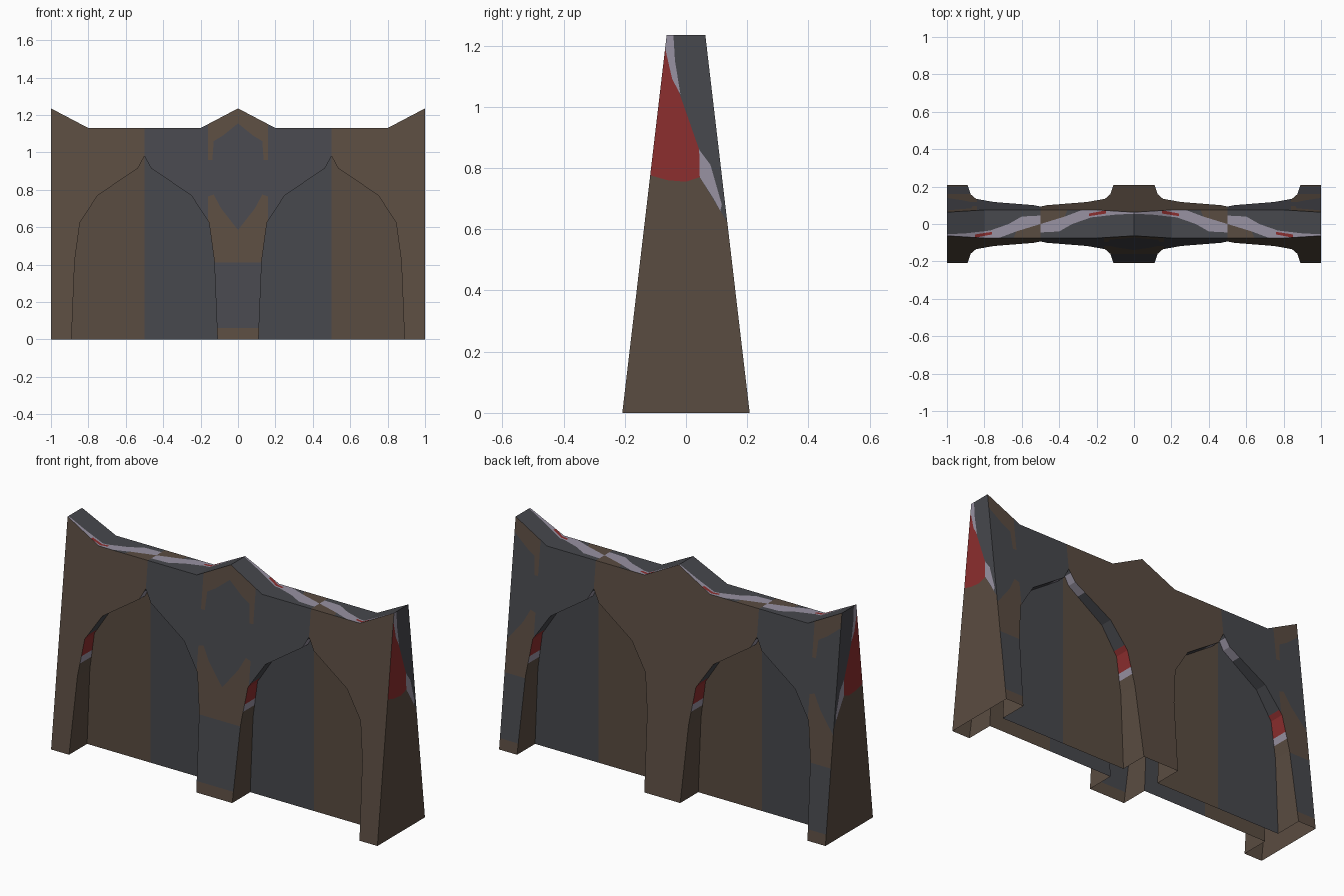
import bpy, bmesh
from mathutils import Vector
from mathutils.geometry import intersect_point_tri_2d, tessellate_polygon

if "Cube" in bpy.data.objects:
    bpy.data.objects.remove(bpy.data.objects["Cube"])


def lin(c):
    c /= 255
    return c / 12.92 if c <= 0.04045 else ((c + 0.055) / 1.055) ** 2.4


MATS = []
for name, rgb in (("brown_stone", (90, 76, 65)), ("dark_grey_stone", (71, 72, 77)),
                  ("red_paint", (140, 46, 46)), ("pale_mortar", (152, 146, 162))):
    m = bpy.data.materials.new(name)
    m.diffuse_color = (*[lin(c) for c in rgb], 1)
    m.use_nodes = True
    m.node_tree.nodes["Principled BSDF"].inputs["Base Color"].default_value = m.diffuse_color
    MATS.append(m)
BROWN, GREY, RED, PALE = range(4)

# Profiles: arch as (distance from arch centre, height); wall top as (x, height)
ARCH = [(0, .98), (.035, .915), (.25, .77), (.345, .625), (.373, .42), (.39, 0)]
TOP = [(0, 1.235), (.2, 1.13), (.8, 1.13), (1, 1.235)]
PANEL_Y = .05


def interp(pts, x):
    for (x0, z0), (x1, z1) in zip(pts, pts[1:]):
        if x <= x1 + 1e-6:
            return z0 + (z1 - z0) * (x - x0) / (x1 - x0)
    return pts[-1][1]


def arch_z(x):
    a = abs(x - .5)
    return 0 if a > .3899 else interp(ARCH, a)


def thick(z):
    return .208 - .1174 * z


XS = sorted({round(.5 + s * a, 4) for a, _ in ARCH for s in (-1, 1)} | {0, .2, .8, 1})
COLS = list(zip(XS, XS[1:]))


def add_face(bm, pts, mat):
    clean = []
    for p in pts:
        p = Vector(p)
        if all((p - q).length > 1e-5 for q in clean):
            clean.append(p)
    if len(clean) > 2:
        bm.faces.new([bm.verts.new(p) for p in clean]).material_index = mat


def inside(p, poly):
    tris = tessellate_polygon([[Vector((*q, 0)) for q in poly]])
    return any(intersect_point_tri_2d(p, *[Vector(poly[i]) for i in t]) for t in tris)


def paint(bm, axes, poly, mat, pred=lambda c: True):
    """Cut the chosen faces along a polygon's edges and colour what lies inside."""
    i, j = axes
    for p, q in zip(poly, poly[1:] + poly[:1]):
        co, no = Vector(), Vector()
        co[i], co[j] = p
        no[i], no[j] = p[1] - q[1], q[0] - p[0]
        fs = [f for f in bm.faces if pred(f.calc_center_median())]
        geom = list({v for f in fs for v in f.verts}) + list({e for f in fs for e in f.edges}) + fs
        bmesh.ops.bisect_plane(bm, geom=geom, plane_co=co, plane_no=no.normalized(), dist=1e-5)
    for f in bm.faces:
        c = f.calc_center_median()
        if pred(c) and inside(Vector((c[i], c[j])), poly):
            f.material_index = mat


def finish(bm, name, outward):
    bmesh.ops.remove_doubles(bm, verts=bm.verts, dist=1e-5)
    bm.normal_update()
    for f in bm.faces:
        if f.normal.dot(outward(f.calc_center_median())) < 0:
            f.normal_flip()
    me = bpy.data.meshes.new(name)
    bm.to_mesh(me)
    bm.free()
    for m in MATS:
        me.materials.append(m)
    ob = bpy.data.objects.new(name, me)
    bpy.context.collection.objects.link(ob)


def base_mat(x, sy):
    return BROWN if (x > .5) == (sy < 0) else GREY


SIDES = [(sx, sy) for sx in (-1, 1) for sy in (-1, 1)]
walls, panels, soffits = bmesh.new(), bmesh.new(), bmesh.new()
for sx, sy in SIDES:
    for x0, x1 in COLS:
        a0, a1, t0, t1 = arch_z(x0), arch_z(x1), interp(TOP, x0), interp(TOP, x1)
        mat = base_mat((x0 + x1) / 2, sy)
        # sloping wall above and between the arches
        add_face(walls, [(sx * x, sy * thick(z), z) for x, z in
                         ((x0, a0), (x1, a1), (x1, t1), (x0, t0))], mat)
        if a0 + a1 > 0:
            # upright panel set back in the arch
            add_face(panels, [(sx * x, sy * PANEL_Y, z) for x, z in
                              ((x0, 0), (x1, 0), (x1, a1), (x0, a0))], mat)
            # reveal between wall and panel
            add_face(soffits, [(sx * x0, sy * PANEL_Y, a0), (sx * x1, sy * PANEL_Y, a1),
                               (sx * x1, sy * thick(a1), a1), (sx * x0, sy * thick(a0), a0)],
                     GREY)

# Pillar ornaments: crown, V-topped band and foot
CROWN = [(-.16, .96), (-.16, 1.3), (.16, 1.3), (.16, .96), (.137, .96), (.13, 1.06),
         (.08, 1.09), (0, 1.155), (-.08, 1.09), (-.13, 1.06), (-.137, .96)]
BAND = [(-.16, .41), (-.16, .765), (-.13, .775), (-.09, .70), (0, .585), (.09, .70),
        (.13, .775), (.16, .765), (.16, .41)]
FOOT = [(-.16, -.02), (-.16, .06), (.16, .06), (.16, -.02)]
for c, sy in ((0, -1), (-1, 1), (1, 1)):
    for poly in (CROWN, BAND, FOOT):
        paint(walls, (0, 2), [(x + c, z) for x, z in poly], BROWN,
              lambda p, c=c, sy=sy: abs(p.x - c) < .2 and p.y * sy > 0)

# Reveal colours by height
for z0, z1, mat in ((-.1, .49, BROWN), (.49, .53, PALE), (.53, .65, RED), (.875, .96, PALE)):
    paint(soffits, (0, 2), [(-2, z0), (2, z0), (2, z1), (-2, z1)], mat)

# Coping along the wall top
coping = bmesh.new()
for sx in (-1, 1):
    for x0, x1 in zip((0, .2, .5, .8), (.2, .5, .8, 1)):
        z0, z1 = interp(TOP, x0), interp(TOP, x1)
        add_face(coping, [(sx * x0, -thick(z0), z0), (sx * x1, -thick(z1), z1),
                          (sx * x1, thick(z1), z1), (sx * x0, thick(z0), z0)], GREY)
STREAK = [(0, -.045), (.1, -.04), (.17, 0), (.27, .035), (.4, .05), (.5, .055),
          (.5, .068), (.35, .074), (.22, .074), (.13, .04), (0, 0)]
CORNER = [(0, 0), (.13, .04), (.15, .09), (0, .09)]
DASH = [(.26, .042), (.35, .056), (.35, .073), (.26, .056)]
for sx in (-1, 1):
    for d in (-1, 1):
        for poly, mat in ((STREAK, PALE), (CORNER, BROWN), (DASH, RED)):
            paint(coping, (0, 1), [(sx * (.5 + d * t), -d * y) for t, y in poly], mat,
                  lambda p, sx=sx, d=d: p.x * sx > 0 and (abs(p.x) - .5) * d > 0)

# End walls
ends = bmesh.new()
for sx in (-1, 1):
    add_face(ends, [(sx, s * thick(z), z) for s, z in ((-1, 0), (1, 0), (1, 1.235), (-1, 1.235))],
             GREY)
for poly, mat in (
        ([(-.3, -.1), (.3, -.1), (.3, .62), (.13, .63), (.045, .77), (-.3, .78)], BROWN),
        ([(-.13, .78), (-.06, .76), (0, .755), (.045, .77), (.043, .86), (-.02, 1.04),
          (-.045, 1.1), (-.065, 1.21), (-.13, 1.21)], RED),
        ([(-.08, 1.25), (-.042, 1.25), (-.036, 1.15), (-.018, 1.04), (-.045, 1.09),
          (-.068, 1.19)], PALE),
        ([(.043, .86), (.08, .81), (.117, .68), (.112, .66), (.09, .70), (.045, .77)], PALE)):
    paint(ends, (1, 2), poly, mat)


def facing_y(c):
    return Vector((0, c.y, 0))


def into_arch(c):
    return Vector((.5 * (1 if c.x > 0 else -1) - c.x, 0, -.2))


finish(walls, "buttressed_wall", facing_y)
finish(panels, "arch_panels", facing_y)
finish(soffits, "arch_reveals", into_arch)
finish(coping, "wall_coping", lambda c: Vector((0, 0, 1)))
finish(ends, "end_walls", lambda c: Vector((c.x, 0, 0)))
